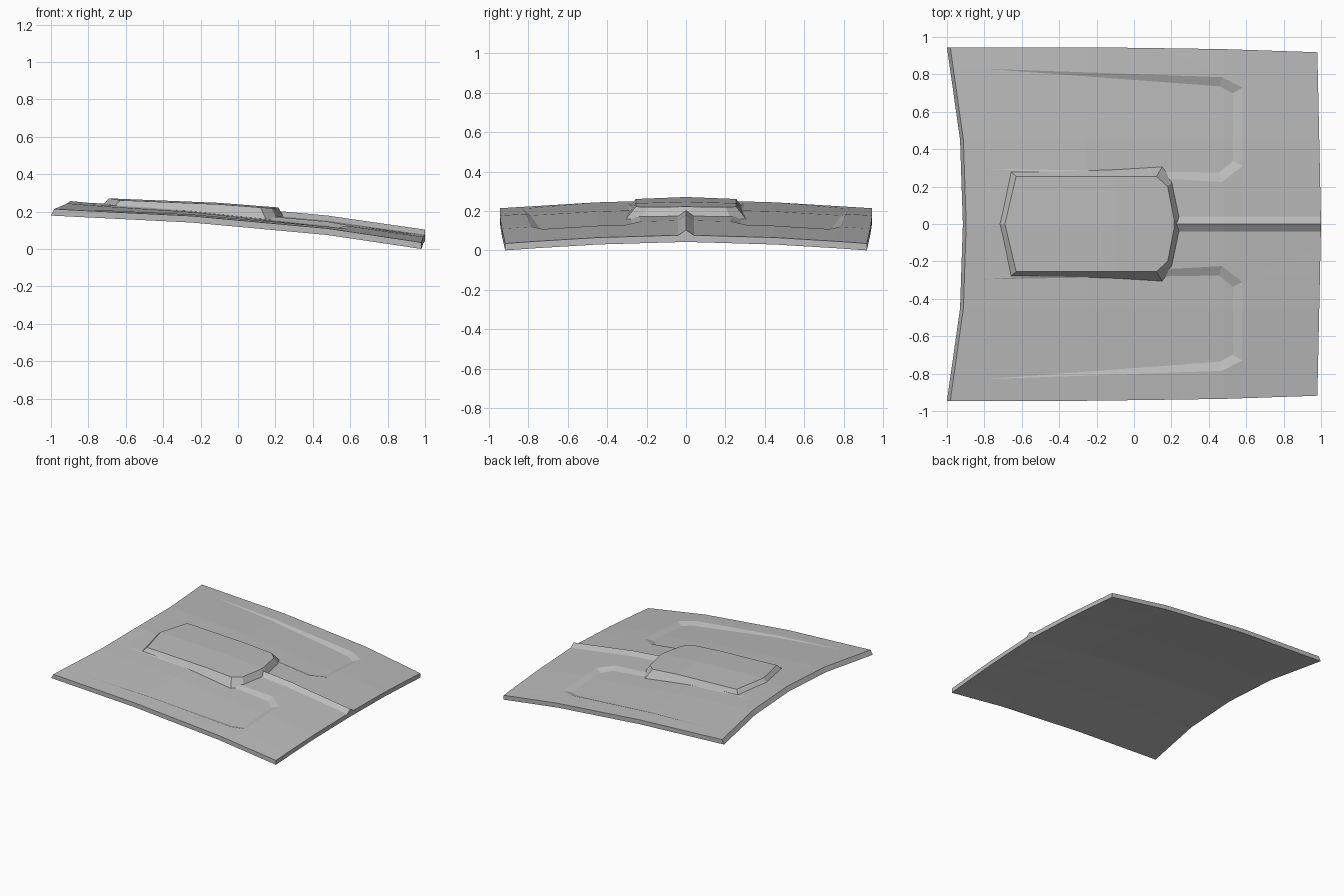
import bpy, bmesh
from mathutils import Vector

cube = bpy.data.objects.get("Cube")
if cube:
    bpy.data.objects.remove(cube)

paint = bpy.data.materials.new("grey_paint")
paint.use_nodes = True
GREY = (0.5, 0.5, 0.5, 1)
paint.diffuse_color = GREY
paint.node_tree.nodes["Principled BSDF"].inputs["Base Color"].default_value = GREY

THICK = 0.035
CROWN = [(-1, 0.257), (-0.25, 0.22), (0.48, 0.153), (0.985, 0.078)]
DROP = [(0, 0), (0.45, 0.013), (0.945, 0.043)]
BACK = [(0, -0.915), (0.45, -0.93), (0.945, -1)]
SIDE = [(-1, 0.945), (-0.2, 0.945), (0.48, 0.935), (0.985, 0.918)]


def interp(points, t):
    """Piecewise linear curve through points."""
    for (a, u), (b, v) in zip(points, points[1:]):
        if t <= b:
            return u + (v - u) * max(0, t - a) / (b - a)
    return points[-1][1]


def line(p, q, slope):
    """Linear function rising to the right of the line from p to q."""
    d = (Vector(q) - Vector(p)).normalized()
    return (d.y * slope, -d.x * slope, (-d.y * p[0] + d.x * p[1]) * slope)


# Sunken panel: tapering floor and five sloping walls
DEPTH = 0.022
OUTLINE = [(-0.8, 0.83), (0.47, 0.785), (0.58, 0.73), (0.58, 0.31), (0.47, 0.225), (0.2, 0.24)]
walls = [line(p, q, DEPTH / 0.052) for p, q in zip(OUTLINE, OUTLINE[1:])]
floor = (DEPTH / 1.33, 0, 0.8 * DEPTH / 1.33)


def base(x, y):
    return interp(CROWN, x) - interp(DROP, y)


def surface(x, y):
    sunk = max(0, min(a * x + b * y + c for a, b, c in walls + [floor]))
    ridge = 0.026 * max(0, 1 - y / 0.04) * interp([(0.1, 0), (0.2, 1)], x)
    return base(x, y) - sunk + ridge


def cut(bm, f):
    """Slice the mesh upright along the line where f is zero."""
    n = Vector((f[0], f[1], 0))
    bmesh.ops.bisect_plane(bm, geom=bm.verts[:] + bm.edges[:] + bm.faces[:], dist=1e-5,
                           plane_co=n * (-f[2] / n.length_squared), plane_no=n.normalized())


def finish(bm, name):
    """Make a mirrored object from the half on the +y side."""
    middle = [f for f in bm.faces if all(abs(v.co.y) < 1e-5 for v in f.verts)]
    bmesh.ops.delete(bm, geom=middle, context='FACES')
    bmesh.ops.recalc_face_normals(bm, faces=bm.faces[:])
    mesh = bpy.data.meshes.new(name)
    bm.to_mesh(mesh)
    bm.free()
    mesh.materials.append(paint)
    ob = bpy.data.objects.new(name, mesh)
    bpy.context.collection.objects.link(ob)
    mod = ob.modifiers.new("mirror", 'MIRROR')
    mod.use_axis = (False, True, False)
    return ob


# Hood panel: a slab sliced along every crease, then shaped
bm = bmesh.new()
bmesh.ops.create_cube(bm, size=1)
for v in bm.verts:
    v.co = (-1 if v.co.x < 0 else 0.985, 0 if v.co.y < 0 else 0.945, v.co.z)
for x in (-0.25, 0.1, 0.2, 0.48):
    cut(bm, (1, 0, -x))
for y in (0.04, 0.45):
    cut(bm, (0, 1, -y))
for f in walls + [floor]:
    cut(bm, f)
pairs = list(zip(walls, walls[1:])) + [(w, floor) for w in walls]
for f, g in pairs:
    cut(bm, [a - b for a, b in zip(f, g)])
for v in bm.verts:
    x, y, top = v.co.x, v.co.y, v.co.z > 0
    v.co.z = surface(x, y) if top else base(x, y) - THICK
    if x < -0.999:
        v.co.x = interp(BACK, y) + (0.018 if top else 0)
    if x > 0.984:
        v.co.x = 1 - 0.02 * y / 0.945
    if y > 0.944:
        v.co.y = interp(SIDE, x)
finish(bm, "hood_panel")

# Raised centre bulge with sloping sides
LOWER = [(-0.73, 0), (-0.67, 0.29), (-0.1, 0.293), (0.15, 0.305), (0.21, 0.23), (0.252, 0.03), (0.252, 0)]
UPPER = [(-0.69, 0), (-0.63, 0.255), (-0.1, 0.255), (0.12, 0.255), (0.18, 0.2), (0.215, 0.02), (0.215, 0)]
TOP = [(-0.69, 0.271), (-0.1, 0.247), (0.22, 0.222)]
bm = bmesh.new()
low = [bm.verts.new((x, y, base(x, y) - 0.015)) for x, y in LOWER]
up = [bm.verts.new((x, y, interp(TOP, x) - 0.03 * y)) for x, y in UPPER]
for i in range(len(low) - 1):
    bm.faces.new((low[i], low[i + 1], up[i + 1], up[i]))
mid = bm.verts.new((-0.1, 0, interp(TOP, -0.1)))
bm.faces.new((up[0], up[1], up[2], mid))
bm.faces.new([mid] + up[2:])
finish(bm, "centre_bulge")
